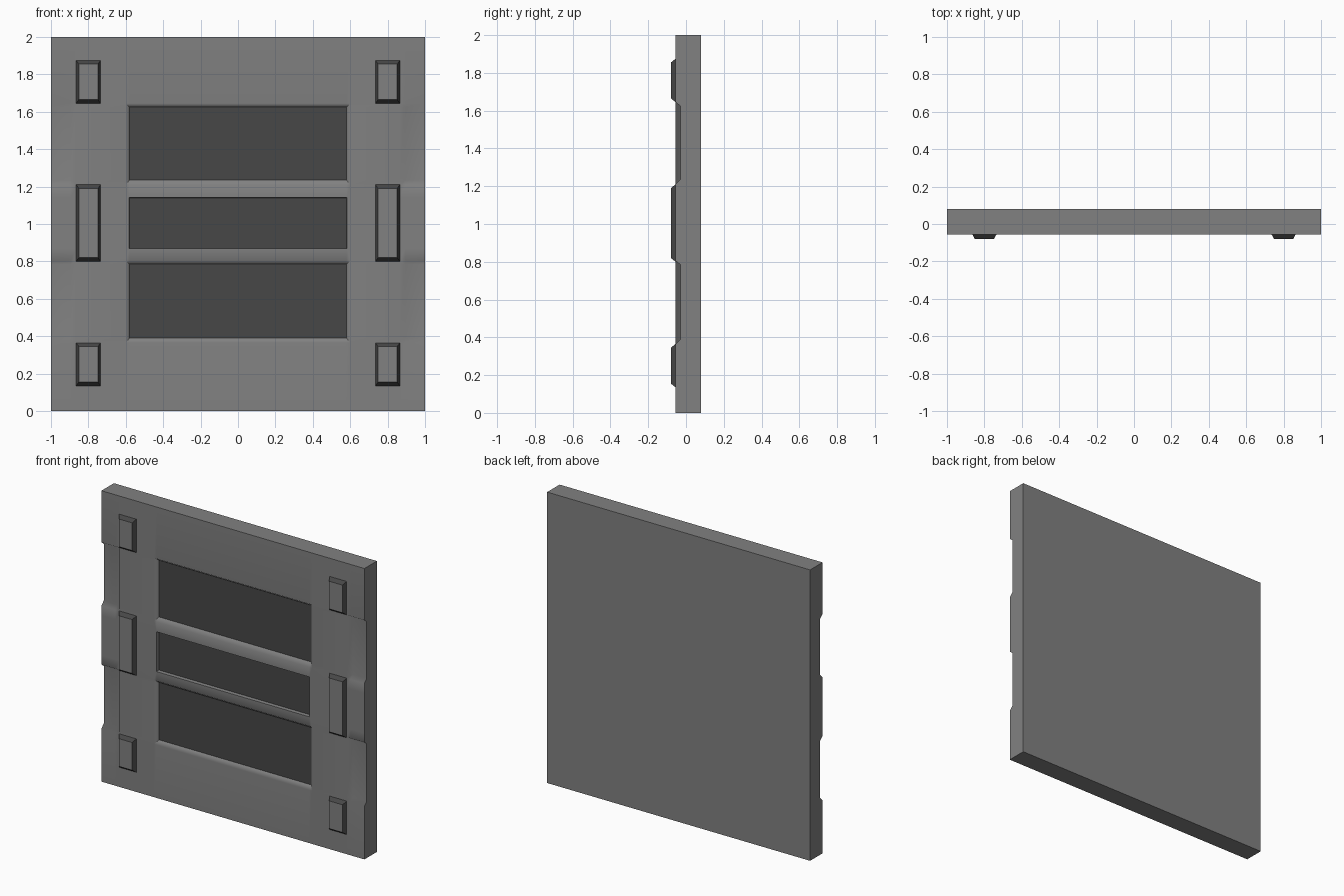
import bpy, bmesh, math

if "Cube" in bpy.data.objects:
    bpy.data.objects.remove(bpy.data.objects["Cube"])

FRONT, FLOOR, BACK, TIP = -0.055, -0.03, 0.08, -0.08


def material(name, value):
    mat = bpy.data.materials.new(name)
    mat.diffuse_color = (value, value, value, 1)
    mat.use_nodes = True
    mat.node_tree.nodes["Principled BSDF"].inputs["Base Color"].default_value = mat.diffuse_color
    return mat


grey = material("plate_grey", 0.22)
dark = material("dark_panel", 0.063)


def finish(bm, name, mats, angle=None):
    mesh = bpy.data.meshes.new(name)
    bm.to_mesh(mesh)
    bm.free()
    obj = bpy.data.objects.new(name, mesh)
    bpy.context.collection.objects.link(obj)
    for mat in mats:
        mesh.materials.append(mat)
    if angle:
        bpy.ops.object.select_all(action='DESELECT')
        obj.select_set(True)
        bpy.context.view_layer.objects.active = obj
        bpy.ops.object.shade_smooth_by_angle(angle=math.radians(angle))
        # Keep the big flat areas evenly shaded
        mod = obj.modifiers.new("weighted_normals", 'WEIGHTED_NORMAL')
        mod.keep_sharp = True
    return obj


# Recess floors as (x0, x1, z0, z1): three windows and four side notches
windows = [(-0.58, 0.58, a, b) for a, b in ((0.39, 0.785), (0.87, 1.14), (1.235, 1.625))]
notches = [(x0, x1, a, b) for x0, x1 in ((-1, -0.895), (0.895, 1))
           for a, b in ((0.39, 0.785), (1.235, 1.625))]


def inside(x, z, r):
    e = 1e-4
    return r[0] - e < x < r[1] + e and r[2] - e < z < r[3] + e


def front_point(x, z):
    low = any(inside(x, z, r) for r in windows + notches)
    # The middle window has straight walls instead of sloped ones
    if abs(x) == 0.60 and 0.86 < z < 1.15:
        x = math.copysign(0.582, x)
    return (x, FLOOR if low else FRONT, z)


# Wall plate: a front grid pushed back inside the recesses
half = [0.58, 0.60, 0.865, 0.895, 1]
xs = [-x for x in reversed(half)] + half
zs = sorted({0, 0.365, 0.805, 0.868, 1.142, 1.21, 1.645, 2}
            | {z for r in windows for z in r[2:]})
bm = bmesh.new()
grid = [[bm.verts.new(front_point(x, z)) for z in zs] for x in xs]
for i in range(len(xs) - 1):
    for j in range(len(zs) - 1):
        quad = [grid[i][j], grid[i + 1][j], grid[i + 1][j + 1], grid[i][j + 1]]
        # Hip the recess corners with a diagonal through the odd vertex
        odd = [k for k in range(4)
               if sum(v.co.y == quad[k].co.y for v in quad) == 1]
        if odd:
            k = odd[0]
            a, b, c, d = quad[k:] + quad[:k]
            bm.faces.new((a, b, c))
            bm.faces.new((a, c, d))
        else:
            bm.faces.new(quad)
# Plate edges and back
rim = [e for e in bm.edges if e.is_boundary]
ext = bmesh.ops.extrude_edge_only(bm, edges=rim)['geom']
for v in ext:
    if isinstance(v, bmesh.types.BMVert):
        v.co.y = BACK
bmesh.ops.contextual_create(
    bm, geom=[e for e in ext if isinstance(e, bmesh.types.BMEdge) and e.is_boundary])
bmesh.ops.recalc_face_normals(bm, faces=bm.faces[:])
# Open the window floors for the dark panels
floor_y = grid[xs.index(0.58)][zs.index(0.39)].co.y
floors = [f for f in bm.faces if any(
    all(inside(v.co.x, v.co.z, r) and v.co.y == floor_y for v in f.verts)
    for r in windows)]
bmesh.ops.delete(bm, geom=floors, context='FACES')
finish(bm, "wall_plate", [grey], 60)

# Dark window panels
bm = bmesh.new()
for x0, x1, z0, z1 in windows:
    bm.faces.new([bm.verts.new((x, FLOOR, z))
                  for x, z in ((x0, z0), (x1, z0), (x1, z1), (x0, z1))])
finish(bm, "window_panels", [dark])


# Raised blocks down both sides, grey faces with dark chamfers
def block(bm, x, z0, z1):
    base, tip = [
        [bm.verts.new((x + sx * (0.065 - t), y, (z0 + t2 if sz < 0 else z1 - t2)))
         for sx, sz in ((-1, -1), (1, -1), (1, 1), (-1, 1))]
        for y, t, t2 in ((FRONT, 0, 0), (TIP, 0.014, 0.02))]
    bm.faces.new(tip)
    for k in range(4):
        n = (k + 1) % 4
        bm.faces.new((base[k], base[n], tip[n], tip[k])).material_index = 1


bm = bmesh.new()
for x in (-0.8, 0.8):
    for z0, z1 in ((0.135, 0.365), (0.80, 1.21), (1.645, 1.875)):
        block(bm, x, z0, z1)
finish(bm, "raised_blocks", [grey, dark])
